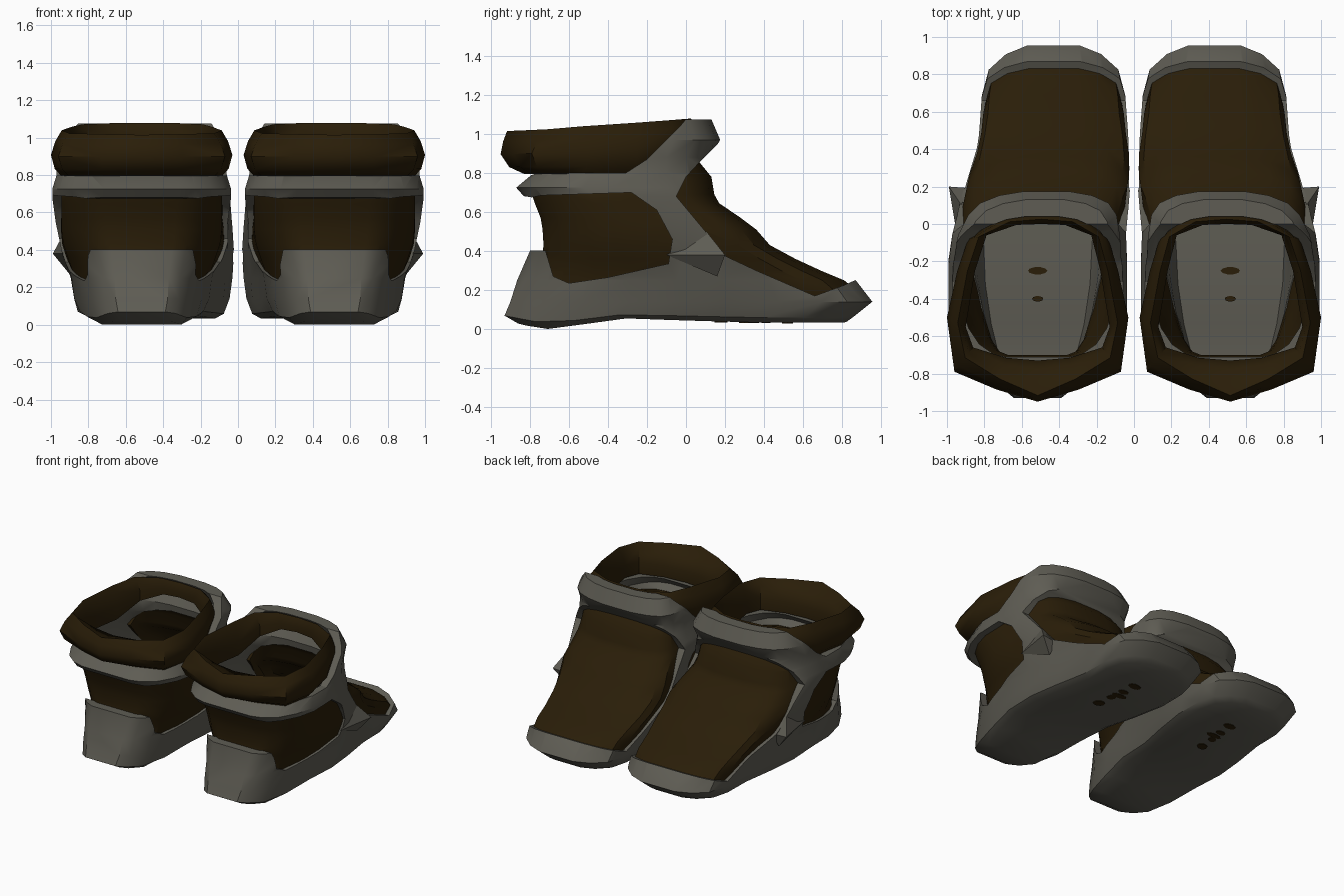
import bpy, bmesh, math

if "Cube" in bpy.data.objects:
    bpy.data.objects.remove(bpy.data.objects["Cube"])


def material(name, rgb):
    m = bpy.data.materials.new(name)
    m.diffuse_color = (*rgb, 1)
    m.use_nodes = True
    m.node_tree.nodes["Principled BSDF"].inputs["Base Color"].default_value = m.diffuse_color
    return m


GREY = material("grey_shell", (0.112, 0.107, 0.087))
BROWN = material("dark_brown_leather", (0.0225, 0.0125, 0.0025))


def lerp(table, v):
    """Piecewise linear lookup."""
    if v <= table[0][0]:
        return table[0][1]
    for (a, fa), (b, fb) in zip(table, table[1:]):
        if v <= b:
            return fa + (fb - fa) * (v - a) / (b - a)
    return table[-1][1]


def place(x, y, z):
    """Right boot position: the foot bends slightly inward to the toe."""
    return (0.515 + x - 0.085 * min(max((y + 0.1) / 0.5, 0), 1), y, z)


def make(name, bm, mat, angle=28, mirror=True):
    bmesh.ops.recalc_face_normals(bm, faces=bm.faces[:])
    me = bpy.data.meshes.new(name)
    bm.to_mesh(me)
    bm.free()
    me.materials.append(mat)
    ob = bpy.data.objects.new(name, me)
    bpy.context.collection.objects.link(ob)
    if mirror:
        finish(ob, angle)
    return ob


def finish(ob, angle=28):
    bpy.context.view_layer.objects.active = ob
    for o in bpy.context.selected_objects:
        o.select_set(False)
    ob.select_set(True)
    bpy.ops.object.shade_smooth_by_angle(angle=math.radians(angle))
    ob.modifiers.new("pair", 'MIRROR').use_clip = False


# slice outline: position along y, fraction of half width for the leg and for the broad foot
OUTLINE = [(0, .42, .42), (.025, .60, .60), (.09, .78, .78), (.2, .92, .92), (.33, 1, 1),
           (.47, 1, 1), (.6, 1, 1), (.74, .96, 1), (.86, .88, .99), (.93, .76, .90),
           (.975, .55, .66), (1, .26, .36)]
SOLE = [(-.93, .035), (-.75, -.016), (-.63, -.016), (-.45, .03), (-.3, .045), (0, .032),
        (.4, .02), (.8, .02), (.95, .04)]
N = len(OUTLINE)


def ring(bm, z, yb, yf, w, heel=1.0, low_back=False):
    """One horizontal slice; low slices follow the sole curve."""
    half = []
    full = min(max((.75 - z) / .25, 0), 1)
    for t, leg, foot in OUTLINE:
        y = yb + (yf - yb) * t
        k = (heel + (1 - heel) * min(t / 0.6, 1)) * (leg + (foot - leg) * full)
        zz = z + lerp(SOLE, y) * max(0, 1 - z / 0.14)
        if low_back and z > .70:      # the rim dips behind the ankle
            zz = .70 + (z - .70) * min(max((y + .35) / .3, .2), 1)
        half.append((w * k, y, zz))
    pts = half + [(-x, y, zz) for x, y, zz in reversed(half)]
    return [bm.verts.new(place(*p)) for p in pts]


def bridge(bm, a, b):
    n = len(a)
    for i in range(n):
        j = (i + 1) % n
        bm.faces.new((a[i], a[j], b[j], b[i]))


def cap(bm, r):
    for i in range(N - 1):
        bm.faces.new((r[i], r[i + 1], r[-2 - i], r[-1 - i]))


def cup(levels, wall, floor, low_back=False):
    """Hollow boot solid: outer skin, rim, inner skin and floor."""
    bm = bmesh.new()
    rings = [ring(bm, *l, low_back) for l in levels]
    wb, wf, ww = wall
    inner = [l for l in levels if l[0] >= floor]
    rings += [ring(bm, l[0], l[1] + wb, l[2] - wf, l[3] - ww, l[4], low_back)
              for l in reversed(inner)]
    for a, b in zip(rings, rings[1:]):
        bridge(bm, a, b)
    cap(bm, rings[0])
    cap(bm, rings[-1])
    return bm


# brown leather panels with the wrinkled instep, before trimming
upper = [(.09, -.84, .85, .32, .85), (.14, -.83, .90, .355, .85), (.20, -.80, .875, .37, .88),
         (.25, -.78, .81, .38, .9), (.30, -.755, .69, .39, .91), (.36, -.74, .56, .41, .92),
         (.43, -.73, .43, .43, .94), (.51, -.735, .36, .435, .97), (.57, -.745, .28, .43, 1),
         (.645, -.775, .17, .43, 1), (.69, -.79, .145, .43, 1), (.78, -.77, .13, .42, 1),
         (.86, -.75, .065, .41, 1)]
leather = make("leather_panels", cup(upper, (.03, .04, .03), .14, True), BROWN, mirror=False)

# grey outer shell, before trimming
shell_levels = [(.015, -.86, .82, .31, .85), (.045, -.93, .86, .355, .85), (.14, -.90, .955, .385, .86),
                (.25, -.865, .87, .40, .86), (.40, -.80, .54, .445, .87), (.55, -.79, .34, .46, 1),
                (.68, -.83, .22, .478, 1), (.725, -.87, .18, .478, 1), (.80, -.78, .14, .455, 1),
                (.88, -.74, .125, .452, 1), (.97, -.72, .175, .45, 1), (1.075, -.70, .13, .40, 1)]
shell = make("outer_shell", cup(shell_levels, (.07, .09, .055), .045), GREY, mirror=False)

# side profile that splits the boot into shell (sole, heel cup, strap, collar) and leather
PROFILE = [(-1.1, -.1), (1.1, -.1), (1.1, .1), (.96, .17), (.87, .252), (.81, .225), (.66, .17),
           (.36, .30), (.2, .375), (.1, .50), (-.05, .68), (0, .78), (.06, .845), (.2, .985),
           (.2, 1.1), (.02, 1.1), (-.03, 1.04), (-.2, .87), (-.31, .799), (-.76, .799), (-.95, .74),
           (-.95, .70), (-.79, .675), (-.74, .685), (-.28, .70), (-.15, .61), (-.07, .46),
           (-.09, .335), (-.4, .265), (-.6, .235), (-.68, .27), (-.72, .402), (-1.1, .402)]
bm = bmesh.new()
face = bm.faces.new([bm.verts.new((-.3, y, z)) for y, z in PROFILE])
ext = bmesh.ops.extrude_face_region(bm, geom=[face])
bmesh.ops.translate(bm, vec=(1.7, 0, 0),
                    verts=[v for v in ext["geom"] if isinstance(v, bmesh.types.BMVert)])
trim = make("shell_trim", bm, GREY, mirror=False)
trim.hide_render = True
trim.data.materials.clear()
for ob, operation in ((shell, 'INTERSECT'), (leather, 'DIFFERENCE')):
    mod = ob.modifiers.new("trim", 'BOOLEAN')
    mod.operation, mod.solver, mod.object = operation, 'EXACT', trim
deps = bpy.context.evaluated_depsgraph_get()
trimmed = [(ob, bpy.data.meshes.new_from_object(ob.evaluated_get(deps))) for ob in (shell, leather)]
for ob, mesh in trimmed:
    ob.modifiers.clear()
    ob.data = mesh
    finish(ob, 32)
bpy.data.objects.remove(trim)

# shell corner that flares outward at the outer ankle
bm = bmesh.new()
v = [bm.verts.new(p) for p in ((.99, .20, .38), (.925, .105, .50), (.94, -.10, .38), (.90, .16, .27),
                               (.86, .19, .37))]
for tri in ((0, 1, 2), (0, 2, 3), (0, 3, 4), (0, 4, 1), (1, 4, 2), (2, 4, 3)):
    bm.faces.new([v[i] for i in tri])
make("ankle_flare", bm, GREY, 50)

# padded cuff: half outline as outer x, outer y, inner x, inner y
CUFF = [(0, -.95, 0, -.73), (.22, -.885, .17, -.715), (.445, -.79, .345, -.66), (.485, -.5, .385, -.55),
        (.43, -.25, .335, -.25), (.375, -.08, .28, -.06), (.22, .035, .13, -.005), (0, .06, 0, 0)]
bm = bmesh.new()
sections = []
outline = [(c, 1) for c in CUFF] + [(c, -1) for c in CUFF[-2:0:-1]]
for (ox, oy, ix, iy), s in outline:
    low = lerp([(-.22, .795), (.05, .97)], oy)
    top = lerp([(-.95, 1.015), (-.45, 1.042), (0, 1.078)], oy)
    round_in = lerp([(-.95, .3), (-.8, 1.15)], oy)   # the back edge stays blunter
    section = []
    for k, h in ((.55, 0), (.2, .16), (0, .46), (.2 * round_in, .76), (.5 * round_in, 1),
                 (.78, .84), (1, .45), (1, .06)):
        section.append(bm.verts.new(place(s * (ox + (ix - ox) * k), oy + (iy - oy) * k,
                                          low + (top - low) * h)))
    sections.append(section)
for a, b in zip(sections, sections[1:] + sections[:1]):
    bridge(bm, a, b)
make("padded_cuff", bm, BROWN, 48)


def spots(name, items):
    """Thin oval plates: x, y, z, radius x, radius y."""
    bm = bmesh.new()
    for x, y, z, rx, ry in items:
        rows = [[bm.verts.new(place(x + rx * math.cos(i * math.pi / 5),
                                    y + ry * math.sin(i * math.pi / 5), z + dz))
                 for i in range(10)] for dz in (0, .008)]
        bridge(bm, *rows)
        bm.faces.new(rows[0])
        bm.faces.new(rows[1])
    make(name, bm, BROWN)


# small dark marks on the inner floor and under the ball of the foot
spots("floor_marks", [(0, -.25, .070, .052, .02), (0, -.40, .067, .03, .015)])
spots("sole_marks", [(0, .18, .034, .04, .035), (.01, .30, .032, .03, .03), (-.01, .35, .031, .06, .025),
                     (.01, .41, .030, .04, .025), (0, .52, .029, .05, .03)])
